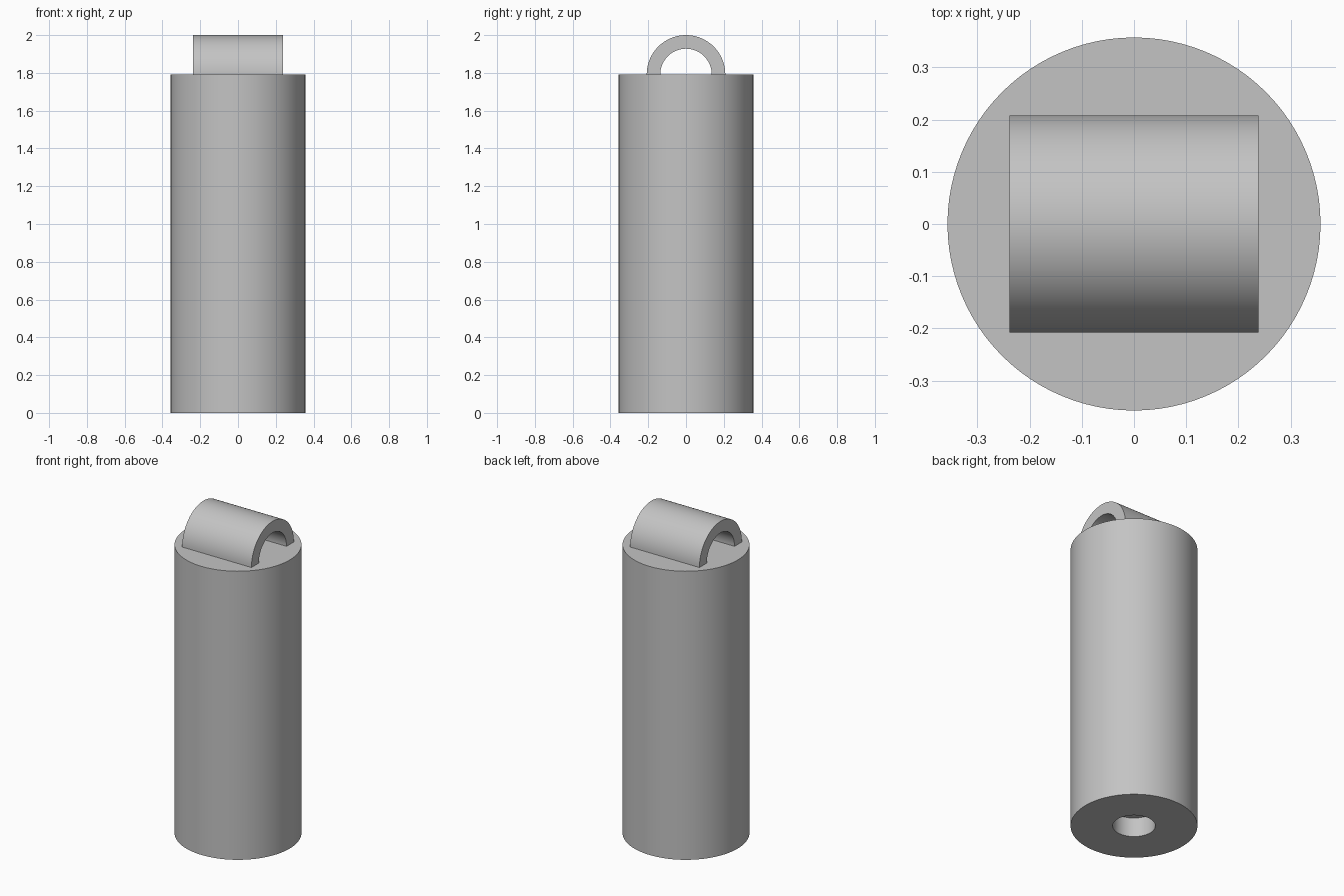
import bpy
import bmesh
from math import cos, sin, pi, radians
from mathutils import Matrix

cube = bpy.data.objects.get("Cube")
if cube:
    bpy.data.objects.remove(cube, do_unlink=True)

BODY_R, BODY_H = 0.357, 1.792
HOLE_R, HOLE_DEPTH = 0.12, 0.12
ARCH_R, ARCH_INNER, ARCH_HALF = 0.208, 0.136, 0.238

# Single grey colour
grey = bpy.data.materials.new("plain grey")
grey.use_nodes = True
colour = (0.55, 0.55, 0.55, 1)
grey.diffuse_color = colour
grey.node_tree.nodes["Principled BSDF"].inputs["Base Color"].default_value = colour


def finish(name, bm):
    bmesh.ops.recalc_face_normals(bm, faces=bm.faces)
    mesh = bpy.data.meshes.new(name)
    bm.to_mesh(mesh)
    bm.free()
    obj = bpy.data.objects.new(name, mesh)
    bpy.context.collection.objects.link(obj)
    mesh.materials.append(grey)
    bpy.ops.object.select_all(action="DESELECT")
    obj.select_set(True)
    bpy.context.view_layer.objects.active = obj
    bpy.ops.object.shade_smooth_by_angle(angle=radians(30))
    return obj


# Cylindrical body, a lathed profile with a blind hole in its underside
bm = bmesh.new()
profile = [(0, HOLE_DEPTH), (HOLE_R, HOLE_DEPTH), (HOLE_R, 0),
           (BODY_R, 0), (BODY_R, BODY_H), (0, BODY_H)]
verts = [bm.verts.new((r, 0, z)) for r, z in profile]
edges = [bm.edges.new(pair) for pair in zip(verts, verts[1:])]
bmesh.ops.spin(bm, geom=verts + edges, cent=(0, 0, 0), axis=(0, 0, 1),
               angle=2 * pi, steps=96, use_merge=True)
bmesh.ops.remove_doubles(bm, verts=bm.verts, dist=0.0001)
finish("body", bm)

# Half-ring loop on top, swept around the x axis
bm = bmesh.new()
section = [bm.verts.new((x, y, 0)) for x, y in
           ((-ARCH_HALF, ARCH_INNER), (ARCH_HALF, ARCH_INNER),
            (ARCH_HALF, ARCH_R), (-ARCH_HALF, ARCH_R))]
face = bm.faces.new(section)
start = face.copy()
bmesh.ops.spin(bm, geom=[face], cent=(0, 0, 0), axis=(1, 0, 0),
               angle=pi, steps=48)
bmesh.ops.remove_doubles(bm, verts=bm.verts, dist=0.0001)
loop = finish("top_loop", bm)
loop.location.z = BODY_H
